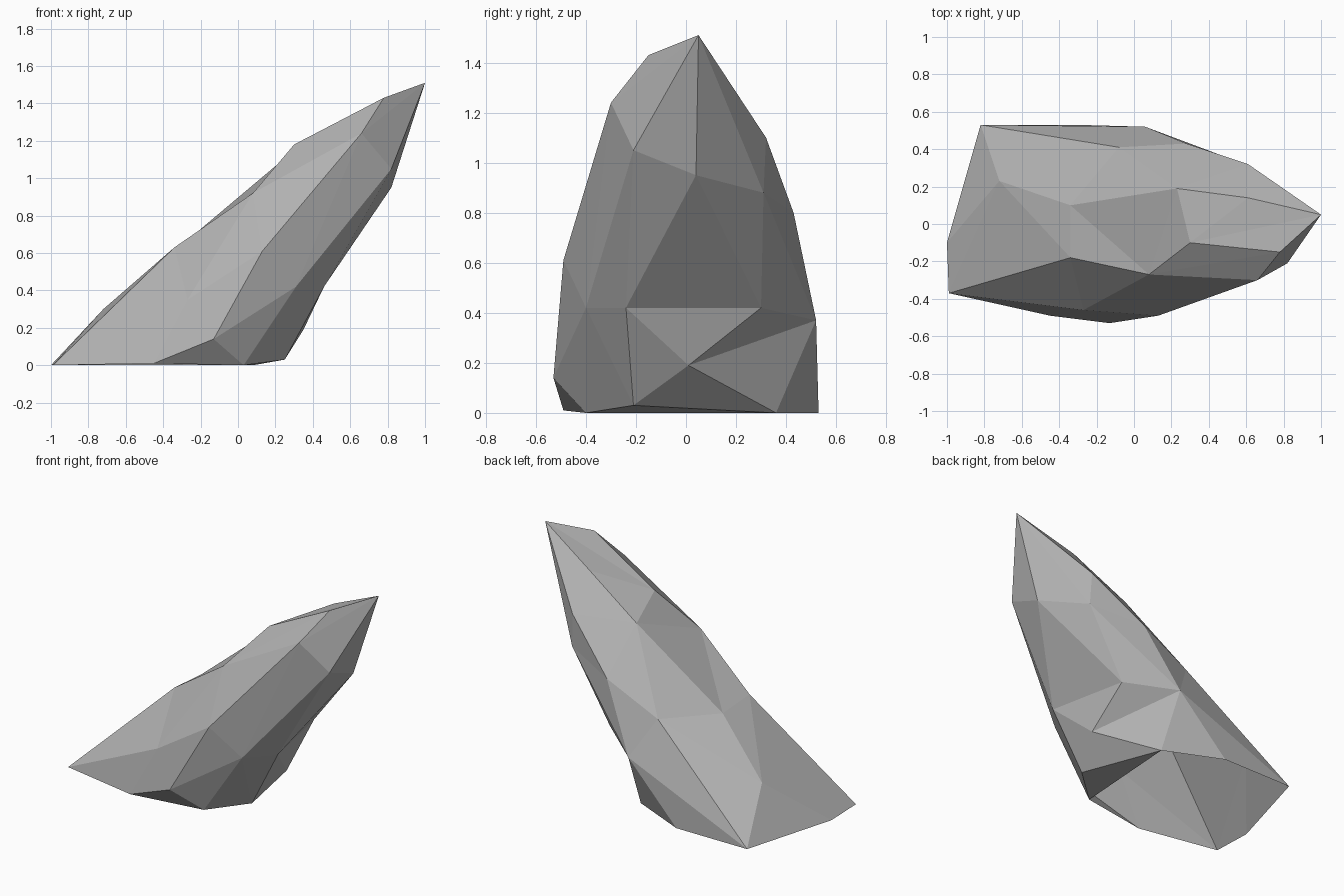
import bpy
import bmesh
from mathutils import Vector

# Remove the default object
cube = bpy.data.objects.get("Cube")
if cube:
    bpy.data.objects.remove(cube, do_unlink=True)

# Corners of the leaning rock, from foot to tip
corners = dict(
    # foot
    foot_left=(-.99, -.37, 0), foot_front=(-.45, -.49, .01), foot_lip=(-.13, -.53, .14),
    foot_mid=(.03, -.40, 0), foot_right=(.25, -.21, .03), foot_under=(.08, .36, 0),
    foot_back=(-.30, .53, 0), foot_corner=(-.82, .53, 0), foot_side=(-1, -.10, 0),
    # lower body
    low_under=(.35, .01, .19), low_side=(-.72, .23, .30),
    mid_left=(-.34, -.18, .63), mid_front=(-.27, -.46, .35), mid_edge=(.13, -.49, .61),
    mid_belly=(.31, -.40, .42), mid_right=(.46, -.24, .42), mid_under=(.35, .30, .42),
    mid_back=(.06, .52, .37), mid_ridge=(-.08, .41, .62), mid_side=(-.34, .10, .61),
    # upper body
    top_left=(.08, -.27, .92), top_edge=(.66, -.30, 1.24), top_belly=(.82, -.21, 1.05),
    top_right=(.82, .04, .95), top_under=(.62, .31, .88), top_back=(.28, .43, .80),
    top_ridge=(.23, .19, 1.09),
    # crown
    crown_left=(.30, -.10, 1.18), crown_front=(.78, -.15, 1.43),
    crown_back=(.61, .32, 1.10), crown_ridge=(.61, .14, 1.32), tip=(1, .05, 1.51),
)

# Rings around the rock; a corner shared by neighbouring rings merges facets
rings = [ring.split() for ring in (
    "foot_left foot_front foot_lip foot_mid foot_right foot_under foot_back foot_corner foot_side",
    "foot_left foot_front foot_lip foot_mid foot_right low_under mid_back foot_corner low_side",
    "mid_left mid_front mid_edge mid_belly mid_right mid_under mid_back mid_ridge mid_side",
    "top_left top_left top_edge top_belly top_right top_under top_back top_ridge top_left",
    "crown_left crown_left crown_front tip tip tip crown_back crown_ridge crown_left",
    "tip " * 9,
)]

bm = bmesh.new()
vert = {name: bm.verts.new(co) for name, co in corners.items()}


def add_facet(names):
    """Add a facet, dropping repeated corners and folding quads outwards."""
    vs = [vert[n] for n in dict.fromkeys(names)]
    if len(vs) < 3:
        return
    if len(vs) == 3:
        bm.faces.new(vs)
        return
    a, b, c, d = vs
    normal = (c.co - a.co).cross(d.co - b.co)
    if (a.co + c.co - b.co - d.co).dot(normal) > 0:
        parts = (a, b, c), (a, c, d)
    else:
        parts = (a, b, d), (b, c, d)
    for part in parts:
        bm.faces.new(part)


# Sides: join each ring to the next
for lower, upper in zip(rings, rings[1:]):
    count = len(lower)
    for i in range(count):
        j = (i + 1) % count
        add_facet((lower[i], lower[j], upper[j], upper[i]))

# Chamfers under the front of the open foot
add_facet(("foot_mid", "foot_lip", "foot_front"))
add_facet(("foot_under", "foot_right", "foot_mid"))

mesh = bpy.data.meshes.new("rock")
bm.to_mesh(mesh)
bm.free()
rock = bpy.data.objects.new("rock", mesh)
bpy.context.collection.objects.link(rock)

# Plain grey stone
stone = bpy.data.materials.new("grey_stone")
stone.use_nodes = True
grey = (.45, .45, .45, 1)
stone.diffuse_color = grey
stone.node_tree.nodes["Principled BSDF"].inputs["Base Color"].default_value = grey
mesh.materials.append(stone)
